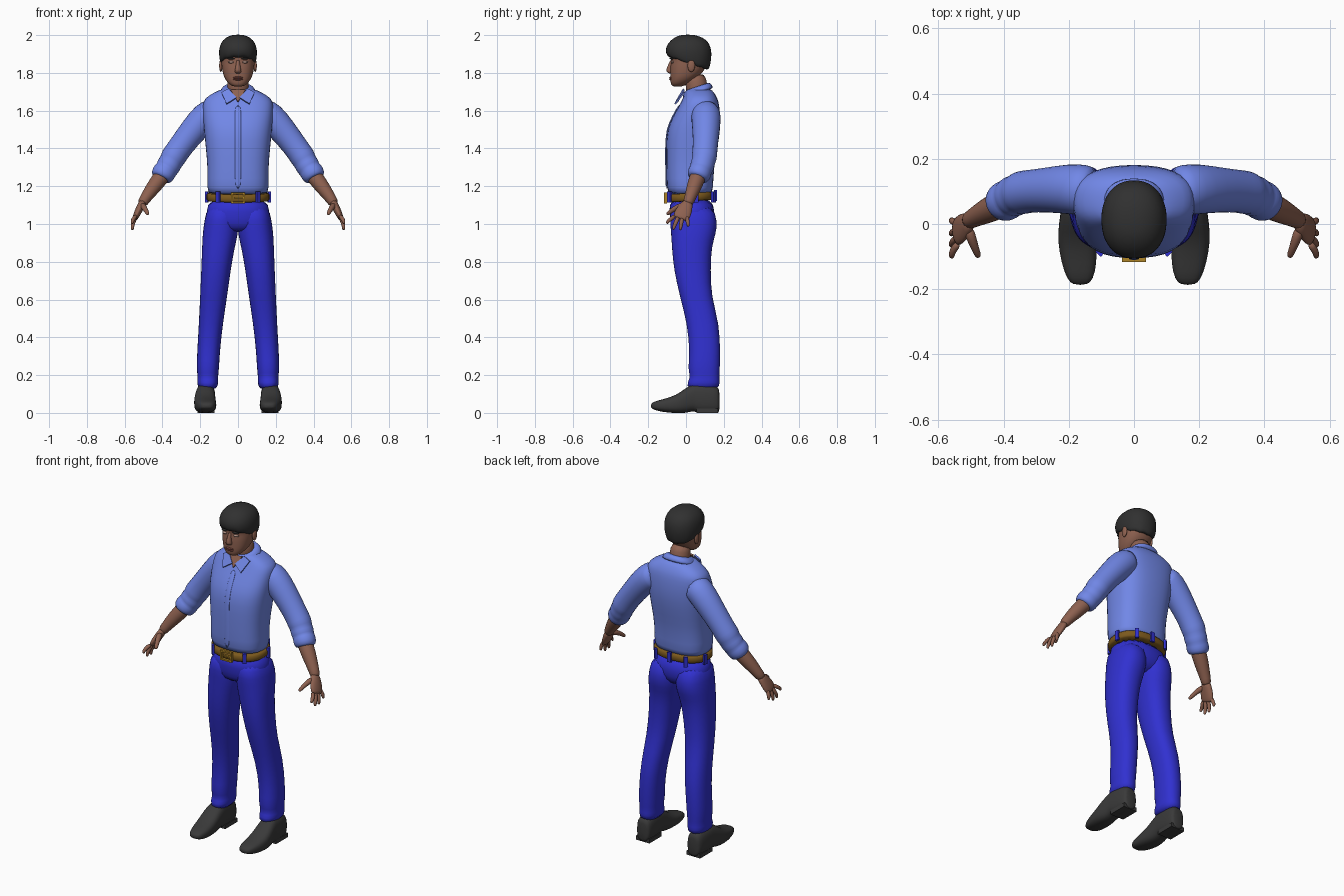
import bpy
import bmesh
import math
from mathutils import Vector, Matrix

old = bpy.data.objects.get("Cube")
if old:
    bpy.data.objects.remove(old, do_unlink=True)

X, Y, Z = Vector((1, 0, 0)), Vector((0, 1, 0)), Vector((0, 0, 1))


def material(name, r, g, b):
    mat = bpy.data.materials.new(name)
    mat.use_nodes = True
    mat.diffuse_color = (r, g, b, 1)
    bsdf = mat.node_tree.nodes["Principled BSDF"]
    bsdf.inputs["Base Color"].default_value = (r, g, b, 1)
    bsdf.inputs["Roughness"].default_value = 0.8
    return mat


shirt_blue = material("shirt blue", .17, .25, .82)
trouser_blue = material("trouser blue", .03, .03, .63)
skin = material("brown skin", .27, .12, .08)
lip = material("lip brown", .22, .07, .055)
eye_tone = material("eye tone", .42, .27, .22)
hair_black = material("hair black", .03, .03, .03)
shoe_black = material("shoe black", .042, .042, .042)
leather = material("belt leather", .2, .1, .012)
brass = material("buckle brass", .42, .23, .02)


def finish(bm, name, mat, mirror=False, smooth=True, subdiv=1):
    bmesh.ops.recalc_face_normals(bm, faces=bm.faces)
    mesh = bpy.data.meshes.new(name)
    bm.to_mesh(mesh)
    bm.free()
    mesh.materials.append(mat)
    for poly in mesh.polygons:
        poly.use_smooth = smooth
    obj = bpy.data.objects.new(name, mesh)
    bpy.context.collection.objects.link(obj)
    if mirror:
        mod = obj.modifiers.new("mirror", "MIRROR")
        mod.use_mirror_merge = False
    if subdiv:
        mod = obj.modifiers.new("subdivision", "SUBSURF")
        mod.levels = mod.render_levels = subdiv
    return obj


def ring(centre, u, v, ru, rv, power=2.0, sides=20):
    pts = []
    for i in range(sides):
        a = math.tau * i / sides
        c, s = math.cos(a), math.sin(a)
        cu = math.copysign(abs(c) ** (2 / power), c)
        sv = math.copysign(abs(s) ** (2 / power), s)
        pts.append(centre + u * ru * cu + v * rv * sv)
    return pts


def skin_rings(name, rings, mat, **options):
    bm = bmesh.new()
    loops = [[bm.verts.new(p) for p in pts] for pts in rings]
    for low, high in zip(loops, loops[1:]):
        for i in range(len(low)):
            j = (i + 1) % len(low)
            bm.faces.new((low[i], low[j], high[j], high[i]))
    bm.faces.new(loops[0])
    bm.faces.new(loops[-1])
    return finish(bm, name, mat, **options)


def layers(name, rows, mat, power=2.3, tilt=0.0, **options):
    """Stack of level outlines: height, inner x, outer x, front y, back y."""
    rings = []
    for z, x0, x1, y0, y1 in rows:
        centre = Vector(((x0 + x1) / 2, (y0 + y1) / 2, z))
        half = (y1 - y0) / 2
        rings.append(ring(centre, X, Y + Z * tilt, (x1 - x0) / 2, half, power))
    return skin_rings(name, rings, mat, **options)


def centred(rows):
    return [(z, -w, w, y0, y1) for z, w, y0, y1 in rows]


def tube(name, path, mat, sides=14, **options):
    """Oval tube along a path: x, y, z, radius across y, other radius."""
    pts = [Vector(p[:3]) for p in path]
    rings = []
    for i, p in enumerate(path):
        t = (pts[min(i + 1, len(pts) - 1)] - pts[max(i - 1, 0)]).normalized()
        side = (Y - t * Y.dot(t)).normalized()
        rings.append(ring(pts[i], side, t.cross(side), p[3], p[-1], 2.0, sides))
    return skin_rings(name, rings, mat, **options)


def ball(name, centre, size, mat, **options):
    bm = bmesh.new()
    place = Matrix.Translation(centre) @ Matrix.Diagonal((*size, 1))
    bmesh.ops.create_uvsphere(bm, u_segments=14, v_segments=9, radius=1, matrix=place)
    return finish(bm, name, mat, subdiv=0, **options)


def box(name, centre, size, mat, angle=0.0, **options):
    bm = bmesh.new()
    place = Matrix.Translation(centre) @ Matrix.Rotation(angle, 4, "Z") @ Matrix.Diagonal((*size, 1))
    bmesh.ops.create_cube(bm, size=1, matrix=place)
    return finish(bm, name, mat, smooth=False, subdiv=0, **options)


def plate(name, corners, mat, thick, **options):
    bm = bmesh.new()
    bm.faces.new([bm.verts.new(c) for c in corners])
    obj = finish(bm, name, mat, smooth=False, subdiv=0, **options)
    mod = obj.modifiers.new("thickness", "SOLIDIFY")
    mod.thickness, mod.offset = thick, 0
    return obj


# Shirt body, front placket and sleeves
torso = [(1.15, .158, -.09, .135), (1.18, .165, -.104, .145), (1.3, .162, -.106, .148),
         (1.4, .172, -.107, .168), (1.5, .182, -.103, .183), (1.57, .188, -.07, .183),
         (1.63, .19, -.036, .177), (1.665, .18, -.018, .168), (1.695, .13, -.005, .15),
         (1.72, .08, .0, .13)]
layers("shirt_body", centred(torso), shirt_blue, power=2.6)
tube("shirt_placket", [(0, r[2], r[0], .004, .016) for r in torso[1:7]], shirt_blue)
tube("sleeve", [(.12, .1, 1.59, .075), (.155, .105, 1.583, .08), (.195, .107, 1.545, .08),
                (.27, .105, 1.455, .07), (.325, .1, 1.38, .067), (.345, .096, 1.35, .07),
                (.355, .092, 1.33, .062), (.37, .085, 1.305, .067), (.38, .08, 1.288, .059),
                (.39, .073, 1.275, .066), (.41, .062, 1.245, .06), (.412, .06, 1.24, .04)],
     shirt_blue, mirror=True)

# Collar stand, folded points and open neck
layers("collar_stand", centred([(1.685, .1, -.022, .145), (1.705, .096, -.018, .142),
                                (1.725, .078, -.006, .128), (1.73, .066, .004, .118)]),
       shirt_blue, tilt=.33)
plate("collar_point", [(.008, -.04, 1.668), (.06, -.058, 1.635), (.088, -.012, 1.695),
                       (.05, -.012, 1.715)], shirt_blue, .009, mirror=True)
plate("open_neck", [(-.04, -.014, 1.71), (.04, -.014, 1.71), (0, -.046, 1.645)], skin, .009)

# Trousers
layers("trouser_hips", centred([(1.145, .157, -.09, .14), (1.06, .171, -.09, .155),
                                (1.0, .166, -.083, .148), (.955, .11, -.06, .1)]), trouser_blue)
layers("trouser_leg", [(1.11, .004, .162, -.085, .145), (1.01, -.002, .18, -.086, .168),
                       (.95, -.002, .188, -.08, .16), (.88, .016, .191, -.076, .136),
                       (.76, .038, .195, -.066, .131), (.62, .056, .201, -.034, .134),
                       (.47, .08, .208, .006, .178), (.32, .096, .217, .02, .182),
                       (.23, .1, .22, .008, .18), (.19, .106, .213, .024, .176),
                       (.165, .103, .219, .006, .18), (.12, .11, .21, .004, .176)],
       trouser_blue, tilt=0, mirror=True)

# Belt, loops and buckle
layers("belt", centred([(1.12, .162, -.1, .15), (1.122, .169, -.106, .156),
                        (1.163, .169, -.106, .156), (1.165, .162, -.1, .15)]),
       leather, tilt=.06)
loop_spots = [(.105, -.088), (.166, .055), (.1, .146)]
for px, py in loop_spots:
    box("belt_loop", (px, py, 1.143), (.022, .014, .058), trouser_blue,
        math.atan2(py - .025, px) + math.pi / 2, mirror=True)
box("back_belt_loop", (0, .156, 1.15), (.022, .014, .058), trouser_blue)
for side in (-1, 1):
    box("buckle_bar", (.032 * side, -.108, 1.138), (.01, .016, .058), brass)
    box("buckle_rail", (0, -.109, 1.138 + .025 * side), (.07, .014, .009), brass)
box("buckle_prong", (.005, -.11, 1.138), (.05, .012, .008), brass)

# Shoes, lofted from toe to heel
shoe_rows = [(-.187, .165, .02, .028, .045), (-.172, .165, .04, .016, .06),
             (-.12, .168, .055, .003, .073), (-.05, .175, .06, -.002, .093),
             (.0, .175, .056, -.002, .135), (.045, .172, .052, .012, .155),
             (.055, .172, .052, -.002, .157), (.12, .17, .05, -.002, .155),
             (.168, .168, .044, -.002, .14), (.178, .168, .032, .004, .12)]
skin_rings("shoe", [ring(Vector((x, y, (lo + hi) / 2)), X, Z, w, (hi - lo) / 2, 2.7)
                    for y, x, w, lo, hi in shoe_rows], shoe_black, mirror=True)
box("heel", (.169, .113, .012), (.09, .115, .024), shoe_black, mirror=True)

# Forearms and hands
tube("forearm", [(.37, .08, 1.295, .044), (.415, .058, 1.238, .044), (.455, .038, 1.185, .039),
                 (.495, .018, 1.13, .029), (.512, .006, 1.1, .028)], skin, mirror=True)
tube("palm", [(.5, .013, 1.12, .026, .022), (.513, .003, 1.098, .034, .021),
              (.528, -.012, 1.068, .046, .02), (.543, -.026, 1.035, .045, .016),
              (.547, -.03, 1.025, .036, .012)], skin, mirror=True)
fingers = {"index": (-.058, -.1, 1.0), "middle": (-.038, -.066, .968),
           "ring": (-.018, -.03, .966), "little": (.002, .012, .985)}
for finger, (base, tip, low) in fingers.items():
    middle = base * .45 + tip * .55
    tube(finger + "_finger", [(.538, base, 1.045, .013), (.556, middle, low * .5 + .525, .012),
                              (.56, tip, low + .012, .01), (.558, tip, low, .006)],
         skin, sides=8, mirror=True)
tube("thumb", [(.51, -.01, 1.1, .018), (.498, -.045, 1.09, .017), (.487, -.075, 1.072, .013),
               (.478, -.097, 1.054, .011), (.476, -.101, 1.05, .006)], skin, sides=8, mirror=True)

# Neck, head and face
tube("neck", [(0, .065, 1.65, .062), (0, .058, 1.72, .058), (0, .045, 1.8, .06)], skin)
layers("head", centred([(1.727, .022, -.07, -.02), (1.737, .045, -.08, .0),
                        (1.765, .07, -.084, .05), (1.8, .082, -.084, .09),
                        (1.84, .088, -.084, .11), (1.865, .089, -.078, .118),
                        (1.885, .09, -.086, .12), (1.94, .08, -.075, .11),
                        (1.97, .05, -.04, .08)]), skin)
layers("nose", centred([(1.796, .008, -.088, -.07), (1.803, .019, -.1, -.065),
                        (1.815, .017, -.108, -.065), (1.845, .01, -.093, -.065),
                        (1.87, .009, -.084, -.065)]), skin)
ball("ear", (.091, .028, 1.838), (.009, .02, .033), skin, mirror=True)
ball("eye", (.036, -.07, 1.857), (.017, .012, .007), eye_tone, mirror=True)
ball("brow", (.036, -.075, 1.876), (.022, .012, .005), hair_black, mirror=True)
for height in (1.775, 1.766):
    ball("lip", (0, -.08, height), (.027, .009, .006), lip)

# Hair cap with a ragged lower edge, longer at the back
hair_rows = [(1.85, .082, -.08, .11, .33), (1.852, .093, -.097, .121, .33),
             (1.88, .1, -.107, .132, .22), (1.92, .102, -.108, .138, .1),
             (1.96, .092, -.094, .125, 0), (1.988, .066, -.064, .09, 0),
             (2.003, .025, -.022, .04, 0)]
hair_rings = []
for n, (z, w, y0, y1, drop) in enumerate(hair_rows):
    pts = ring(Vector((0, (y0 + y1) / 2, z)), X, Y - Z * drop, w, (y1 - y0) / 2, 2.2, 28)
    if n < 4:
        for i, p in enumerate(pts):
            p.z += .006 * math.sin(i * 2.3) * (4 - n) / 4
            p.x *= 1 + .015 * math.sin(i * 2.9)
    hair_rings.append(pts)
skin_rings("hair", hair_rings, hair_black)
